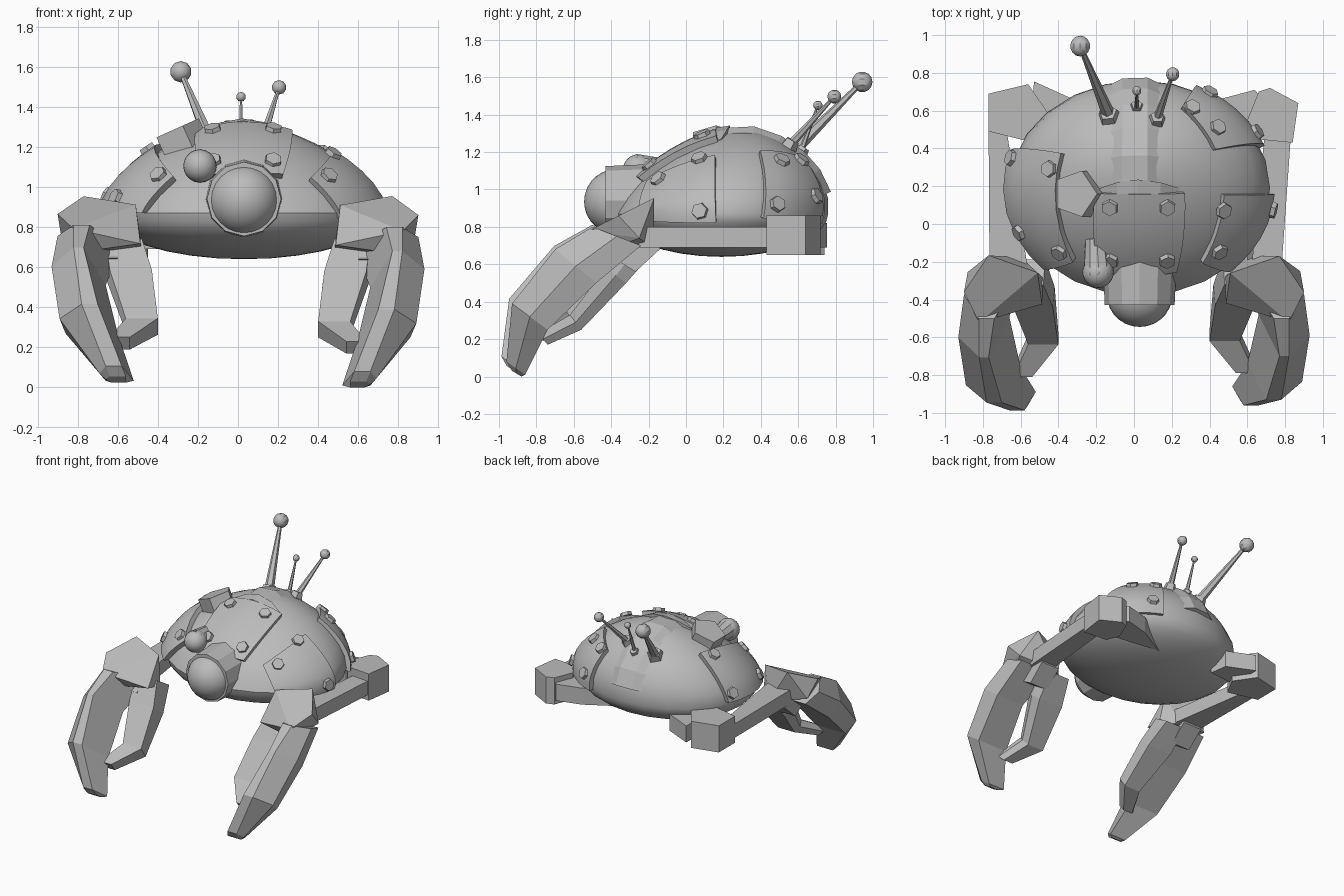
import bpy, bmesh, math
from mathutils import Vector, Matrix

if "Cube" in bpy.data.objects:
    bpy.data.objects.remove(bpy.data.objects["Cube"])

grey = bpy.data.materials.new("plain grey")
grey.diffuse_color = (0.5, 0.5, 0.5, 1)
grey.use_nodes = True
grey.node_tree.nodes["Principled BSDF"].inputs["Base Color"].default_value = grey.diffuse_color
Z = Vector((0, 0, 1))


def finish(name, bm, smooth=None):
    bmesh.ops.recalc_face_normals(bm, faces=bm.faces)
    me = bpy.data.meshes.new(name)
    bm.to_mesh(me)
    bm.free()
    me.materials.append(grey)
    ob = bpy.data.objects.new(name, me)
    bpy.context.collection.objects.link(ob)
    if smooth:
        bpy.ops.object.select_all(action='DESELECT')
        ob.select_set(True)
        bpy.context.view_layer.objects.active = ob
        bpy.ops.object.shade_smooth_by_angle(angle=math.radians(smooth))
    return ob


def frustum(name, a, b, r1, r2, sides, smooth=None, spin=0):
    a, b = Vector(a), Vector(b)
    bm = bmesh.new()
    bmesh.ops.create_cone(bm, cap_ends=True, segments=sides, radius1=r1, radius2=r2, depth=(b - a).length)
    rot = Z.rotation_difference(b - a).to_matrix().to_4x4()
    bm.transform(Matrix.Translation((a + b) / 2) @ rot @ Matrix.Rotation(spin, 4, 'Z'))
    return finish(name, bm, smooth)


def ball(name, c, r, u=12, v=8, smooth=None):
    bm = bmesh.new()
    bmesh.ops.create_uvsphere(bm, u_segments=u, v_segments=v, radius=r)
    bm.transform(Matrix.Translation(c) @ Matrix.Rotation(math.pi / 2, 4, 'X'))
    return finish(name, bm, smooth)


def hull(name, pts):
    bm = bmesh.new()
    for p in pts:
        bm.verts.new(p)
    bmesh.ops.convex_hull(bm, input=bm.verts)
    bmesh.ops.delete(bm, geom=[v for v in bm.verts if not v.link_faces], context='VERTS')
    bmesh.ops.dissolve_limit(bm, angle_limit=0.05, verts=bm.verts, edges=bm.edges)
    return finish(name, bm)


def loft(name, rings):
    bm = bmesh.new()
    vs = [[bm.verts.new(p) for p in ring] for ring in rings]
    for a, b in zip(vs, vs[1:]):
        for i in range(len(a)):
            j = (i + 1) % len(a)
            bm.faces.new((a[i], a[j], b[j], b[i]))
    bm.faces.new(vs[0])
    bm.faces.new(vs[-1])
    return finish(name, bm)


# Shell surface: a slightly conical dome leaning backwards, with a shallow round belly
CX, CY, CZ, RX, RY, UP, DOWN, LEAN, POWER = 0.03, 0.19, 0.87, 0.69, 0.57, 0.45, 0.23, 0.12, 1.62


def from_unit(u):
    return Vector((CX + u.x * RX, CY + u.y * RY + LEAN * max(u.z, 0), CZ + u.z * (UP if u.z > 0 else DOWN)))


def to_unit(p):
    z = (p[2] - CZ) / (UP if p[2] > CZ else DOWN)
    return Vector(((p[0] - CX) / RX, (p[1] - CY - LEAN * max(z, 0)) / RY, z))


def snap(u):
    k = POWER if u.z > 0 else 2
    r = math.hypot(u.x, u.y)
    return u / (r ** k + abs(u.z) ** k) ** (1 / k), k


def on_shell(p, lift=0.0):
    u, k = snap(to_unit(p))
    r = max(math.hypot(u.x, u.y), 1e-5)
    g = r ** (k - 2)
    n = Vector((u.x * g / RX, u.y * g / RY, math.copysign(abs(u.z) ** (k - 1), u.z) / (UP if u.z > 0 else DOWN)))
    n.normalize()
    return from_unit(u) + n * lift, n


def above(x, y):
    # point of the dome straight above (x, y)
    h = 0.8
    for _ in range(12):
        r = math.hypot((x - CX) / RX, (y - CY - LEAN * h) / RY)
        h = 0.5 * h + 0.5 * max(0, 1 - r ** POWER) ** (1 / POWER)
    return (x, y, CZ + UP * h + 0.001)


bm = bmesh.new()
bmesh.ops.create_uvsphere(bm, u_segments=24, v_segments=16, radius=1)
for v in bm.verts:
    v.co = from_unit(snap(v.co)[0])
finish("shell", bm, 35)

# Raised ridge running down the back of the shell
rings = []
for y in (0.22, 0.36, 0.50, 0.62, 0.70, 0.755):
    c = above(0, y)
    ring = [on_shell((x, c[1], c[2]), h)[0] for x, h in ((-0.2, -0.02), (-0.06, 0.025), (0.07, 0.025), (0.2, -0.02))]
    rings.append(ring)
loft("back_ridge", rings)


# Curved armour plates with hexagonal bolts
def plate(name, corners, bolts, n=6, lift=0.028):
    c = [Vector(p) for p in corners]
    bm = bmesh.new()
    layers = []
    for h in (-0.02, lift):
        layers.append([[bm.verts.new(on_shell(c[0].lerp(c[1], i / n).lerp(c[3].lerp(c[2], i / n), j / n), h)[0])
                        for i in range(n + 1)] for j in range(n + 1)])
    lo, hi = layers
    for j in range(n):
        for i in range(n):
            for g in layers:
                bm.faces.new((g[j][i], g[j][i + 1], g[j + 1][i + 1], g[j + 1][i]))
    rim = ([(0, i) for i in range(n)] + [(j, n) for j in range(n)]
           + [(n, i) for i in range(n, 0, -1)] + [(j, 0) for j in range(n, 0, -1)])
    for k, (j, i) in enumerate(rim):
        j2, i2 = rim[(k + 1) % len(rim)]
        bm.faces.new((lo[j][i], lo[j2][i2], hi[j2][i2], hi[j][i]))
    finish(name, bm, 30)
    for k, p in enumerate(bolts):
        q, nn = on_shell(p, lift - 0.005)
        frustum(f"{name}_bolt_{k + 1}", q, q + nn * 0.025, 0.046, 0.042, 6)


plate("front_plate", [above(-0.2, 0.17), above(0.26, 0.17), above(0.22, -0.23), above(-0.18, -0.23)],
      [above(x, y) for x in (-0.12, 0.17) for y in (0.1, -0.17)], lift=0.035)
plate("right_plate", [(0.46, 0.16, 1.16), (0.76, 0.16, 0.83), (0.53, -0.25, 0.84), (0.37, -0.21, 1.04)],
      [above(0.46, 0.08), (0.71, 0.08, 0.88), above(0.44, -0.13)])
plate("left_plate", [above(-0.37, 0.37), (-0.68, 0.40, 0.89), (-0.50, -0.25, 0.87), above(-0.31, -0.18)],
      [above(-0.62, 0.34), above(-0.43, 0.29), above(-0.58, -0.03), above(-0.38, -0.13)], lift=0.035)
plate("rear_plate", [above(0.42, 0.39), (0.69, 0.41, 0.85), (0.34, 0.74, 0.86), above(0.25, 0.61)],
      [above(0.43, 0.50), above(0.30, 0.60), (0.60, 0.46, 0.91), (0.38, 0.66, 0.95)])

# Lip arching over the front plate
loft("shell_lip", [[(x, 0.16, z - 0.07), (x, 0.16, z), (x, y, z + 0.012), (x, y, z - 0.07)]
                   for x, y, z in ((-0.18, 0.19, 1.265), (-0.09, 0.22, 1.31), (0.02, 0.235, 1.33),
                                   (0.14, 0.22, 1.31), (0.24, 0.19, 1.26))])

# Eyes
frustum("large_eye_socket", (0.03, -0.20, 0.94), (0.03, -0.43, 0.94), 0.195, 0.185, 12)
ball("large_eye", (0.03, -0.37, 0.935), 0.175, 24, 14, 40)
frustum("small_eye_socket", (-0.2, -0.08, 1.10), (-0.19, -0.27, 1.11), 0.06, 0.08, 10)
ball("small_eye", (-0.19, -0.255, 1.105), 0.083, 20, 12, 40)

# Five-sided stub on the upper left of the shell
frustum("top_stub", (-0.24, 0.16, 1.13), (-0.312, 0.16, 1.29), 0.128, 0.128, 5, spin=math.radians(-90))

# Antennae
for name, base, tip, r in (("left_antenna", above(-0.13, 0.57), (-0.285, 0.942, 1.575), 0.055),
                           ("middle_antenna", above(0.015, 0.61), (0.015, 0.705, 1.45), 0.025),
                           ("right_antenna", above(0.12, 0.55), (0.205, 0.793, 1.497), 0.037)):
    a, b = Vector(base), Vector(tip)
    _, n = on_shell(a)
    frustum(name + "_base", a - n * 0.03, a + n * 0.04, r * 0.8 + 0.025, r * 0.6 + 0.015, 5)
    frustum(name + "_rod", a, b, r * 0.65, r * 0.22, 6)
    ball(name + "_tip", b, r, 10, 7, 30)


# Claws: palm and two fingers, each finger lofted through five-cornered sections
def claw_ring(xo_top, xi_top, xo, xi, top, low, edge=0.5):
    mid = [t + (l - t) * edge for t, l in zip(top, low)]
    return [(xo_top, *top), (xi_top, *top), (xi, *low), (xo - 0.03, *low), (xo, *mid)]


outer = [claw_ring(0.82, 0.74, 0.90, 0.58, (-0.50, 0.80), (-0.24, 0.70)),
         claw_ring(0.82, 0.77, 0.93, 0.66, (-0.70, 0.68), (-0.48, 0.50)),
         claw_ring(0.78, 0.70, 0.89, 0.60, (-0.93, 0.39), (-0.74, 0.25)),
         claw_ring(0.66, 0.58, 0.69, 0.52, (-0.96, 0.08), (-0.86, 0.01)),
         claw_ring(0.64, 0.56, 0.66, 0.56, (-0.93, 0.03), (-0.88, 0.0))]
inner = [claw_ring(0.66, 0.48, 0.67, 0.47, (-0.32, 0.74), (-0.18, 0.66)),
         claw_ring(0.64, 0.43, 0.66, 0.42, (-0.43, 0.58), (-0.32, 0.50)),
         claw_ring(0.56, 0.40, 0.57, 0.40, (-0.62, 0.33), (-0.56, 0.25)),
         claw_ring(0.64, 0.54, 0.65, 0.54, (-0.79, 0.23), (-0.74, 0.17))]
palm = [(0.82, -0.52, 0.78), (0.487, -0.42, 0.71), (0.51, -0.26, 0.91), (0.77, -0.17, 0.955), (0.90, -0.36, 0.86),
        (0.88, -0.25, 0.74), (0.48, -0.28, 0.69), (0.60, -0.17, 0.68), (0.77, -0.44, 0.67)]
wrist = [(x, *yz) for x in (0.60, 0.76) for yz in ((-0.12, 0.80), (-0.14, 0.68), (-0.40, 0.64), (-0.27, 0.56))]

# Arms: shoulder wedge, elbow block and forearm beam, as plan outlines
arms = {"right": dict(elbow=[(0.66, 0.70), (0.72, 0.72), (0.87, 0.64), (0.84, 0.43), (0.64, 0.45), (0.60, 0.55)],
                      shoulder=[(0.20, 0.52), (0.45, 0.66), (0.64, 0.71), (0.73, 0.60), (0.62, 0.46)],
                      forearm=[(0.83, 0.46), (0.69, 0.46), (0.62, -0.25), (0.78, -0.25)]),
        "left": dict(elbow=[(-0.77, 0.69), (-0.56, 0.74), (-0.45, 0.58), (-0.53, 0.43), (-0.77, 0.49)],
                     shoulder=[(-0.53, 0.755), (-0.32, 0.66), (-0.30, 0.52), (-0.54, 0.50)],
                     forearm=[(-0.77, 0.52), (-0.67, 0.47), (-0.56, -0.25), (-0.765, -0.25)])}

for side, sx, pitch in (("right", 1, 0), ("left", -1, math.radians(-2))):
    pivot = Vector((0, -0.2, 0.85))
    swing = Matrix.Rotation(pitch, 3, 'X')

    def claw(p):
        q = swing @ (Vector(p) - pivot) + pivot
        return Vector((q.x * sx, q.y, q.z))

    hull(side + "_palm", [claw(p) for p in palm])
    hull(side + "_wrist", [claw(p) for p in wrist])
    loft(side + "_outer_finger", [[claw(p) for p in r] for r in outer])
    loft(side + "_inner_finger", [[claw(p) for p in r] for r in inner])
    for part, lo, hi in (("elbow", 0.65, 0.86), ("shoulder", 0.69, 0.82), ("forearm", 0.69, 0.80)):
        hull(f"{side}_{part}", [(x, y, z) for x, y in arms[side][part] for z in (lo, hi)])
